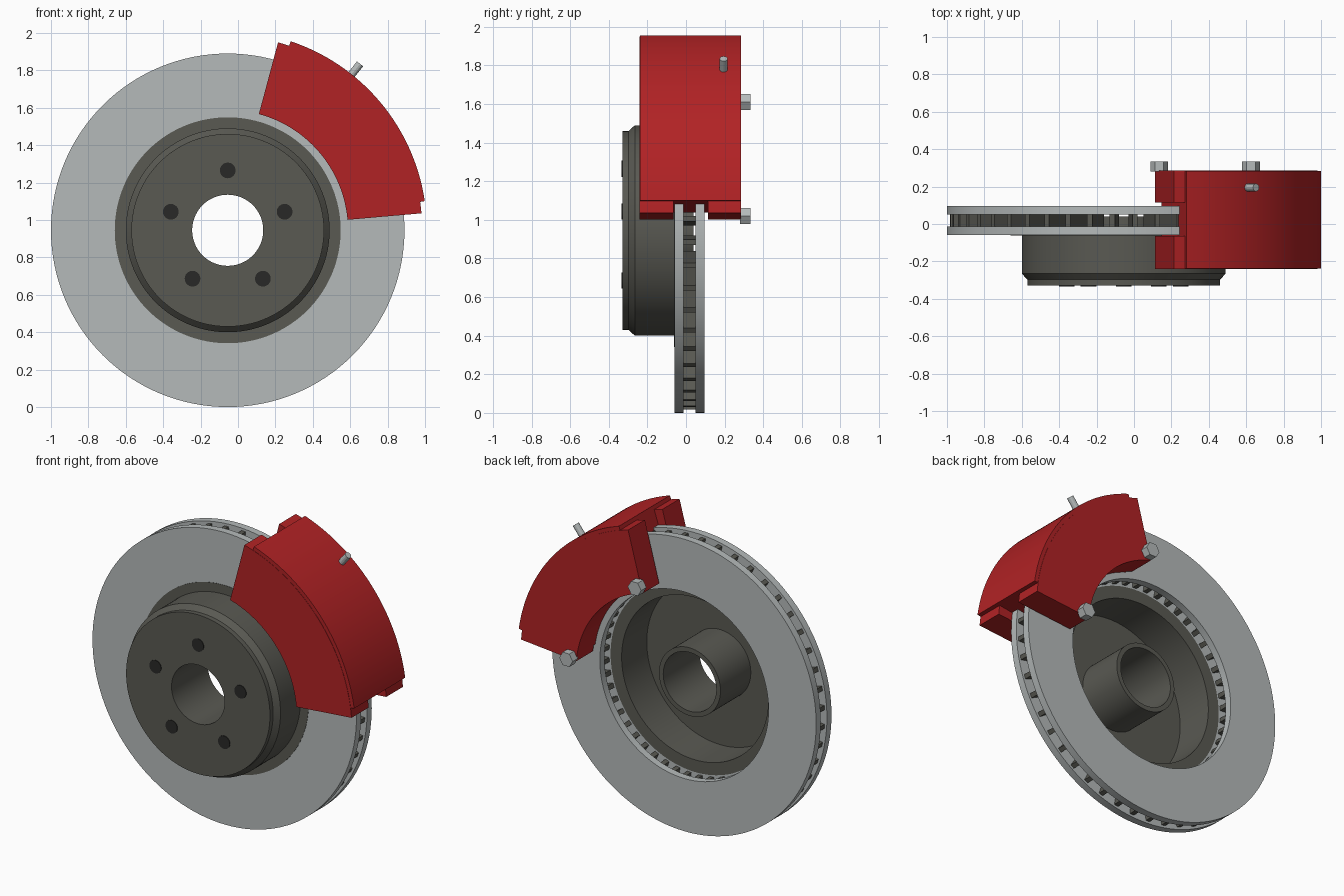
import bpy, bmesh, math
from mathutils import Matrix, Vector

if "Cube" in bpy.data.objects:
    bpy.data.objects.remove(bpy.data.objects["Cube"])

CX, CZ = -0.055, 0.945           # rotor axis, parallel to y


def material(name, rgb):
    m = bpy.data.materials.new(name)
    m.diffuse_color = (*rgb, 1)
    m.use_nodes = True
    m.node_tree.nodes["Principled BSDF"].inputs["Base Color"].default_value = m.diffuse_color
    return m


SILVER = material("bare steel", (0.46, 0.49, 0.49))
DARK = material("dark cast iron", (0.10, 0.10, 0.085))
BLACK = material("hole black", (0.022, 0.022, 0.02))
RED = material("caliper red", (0.44, 0.016, 0.018))


def finish(name, bm, mat):
    bmesh.ops.recalc_face_normals(bm, faces=bm.faces)
    me = bpy.data.meshes.new(name)
    bm.to_mesh(me)
    bm.free()
    me.materials.append(mat)
    ob = bpy.data.objects.new(name, me)
    bpy.context.collection.objects.link(ob)
    bpy.ops.object.select_all(action='DESELECT')
    ob.select_set(True)
    bpy.context.view_layer.objects.active = ob
    bpy.ops.object.shade_smooth_by_angle(angle=math.radians(25))
    return ob


def revolve(name, profile, mat, a0=0, a1=360, steps=128):
    """Sweep a closed (radius, y) profile around the rotor axis."""
    bm = bmesh.new()
    full = a1 - a0 == 360
    rings = []
    for i in range(steps if full else steps + 1):
        a = math.radians(a0 + (a1 - a0) * i / steps)
        rings.append([bm.verts.new((CX + r * math.cos(a), y, CZ + r * math.sin(a)))
                      for r, y in profile])
    n = len(profile)
    for i in range(steps):
        p, q = rings[i], rings[(i + 1) % len(rings)]
        for j in range(n):
            k = (j + 1) % n
            bm.faces.new((p[j], p[k], q[k], q[j]))
    if not full:
        bm.faces.new(rings[0])
        bm.faces.new(rings[-1])
    return finish(name, bm, mat)


def box_profile(r0, r1, y0, y1):
    return [(r0, y0), (r1, y0), (r1, y1), (r0, y1)]


def rod(name, start, end, radius, sides, mat, roll=0):
    start, end = Vector(start), Vector(end)
    d = end - start
    bm = bmesh.new()
    rot = d.to_track_quat('Z', 'Y').to_matrix().to_4x4()
    bmesh.ops.create_cone(bm, cap_ends=True, segments=sides, radius1=radius,
                          radius2=radius, depth=d.length,
                          matrix=Matrix.Translation((start + end) / 2) @ rot
                          @ Matrix.Rotation(roll, 4, 'Z'))
    return finish(name, bm, mat)


def polar(r, deg, y):
    a = math.radians(deg)
    return (CX + r * math.cos(a), y, CZ + r * math.sin(a))


# Two friction rings
revolve("front_friction_ring", box_profile(0.604, 0.945, -0.06, -0.013), SILVER)
revolve("back_friction_ring", box_profile(0.604, 0.945, 0.05, 0.097), SILVER)

# Cooling vanes between the rings
bm = bmesh.new()
VANES = 48
for i in range(VANES):
    a = 2 * math.pi * (i + 0.5) / VANES
    m = (Matrix.Translation((CX, 0.0185, CZ)) @ Matrix.Rotation(-a, 4, 'Y')
         @ Matrix.Translation((0.772, 0, 0)) @ Matrix.Diagonal((0.315, 0.065, 0.028, 1)))
    bmesh.ops.create_cube(bm, size=1, matrix=m)
finish("cooling_vanes", bm, DARK)

# Hat with chamfered rim, flange and inner hub tube
revolve("hat", [(0.19, -0.33), (0.515, -0.33), (0.515, -0.298), (0.545, -0.265),
                (0.545, -0.062), (0.604, -0.062), (0.604, -0.013), (0.525, -0.013),
                (0.525, -0.27), (0.22, -0.27), (0.22, 0.04), (0.19, 0.04)], DARK)

# Five stud holes
for i in range(5):
    deg = 90 + 72 * i
    rod(f"stud_hole_{i + 1}", polar(0.32, deg, -0.326), polar(0.32, deg, -0.334),
        0.042, 24, BLACK)

# Caliper: bridge across the rotor and two longer side cheeks
revolve("caliper_bridge", box_profile(0.644, 1.065, -0.238, 0.284), RED, 8.4, 71.6, 40)
revolve("caliper_front_cheek", box_profile(0.643, 1.04, -0.24, -0.065), RED, 5, 75, 40)
revolve("caliper_back_cheek", box_profile(0.643, 1.04, 0.115, 0.286), RED, 5, 75, 40)

# Hex slide bolts on the back
for side, (x, z) in (("upper", (0.135, 1.61)), ("lower", (0.625, 1.02))):
    rod(f"{side}_slide_bolt", (x, 0.28, z), (x, 0.335, z), 0.048, 6, SILVER, math.pi / 2)

# Bleed nipple
rod("bleed_nipple", polar(1.03, 51.5, 0.195), polar(1.137, 51.5, 0.195), 0.021, 12, SILVER)
